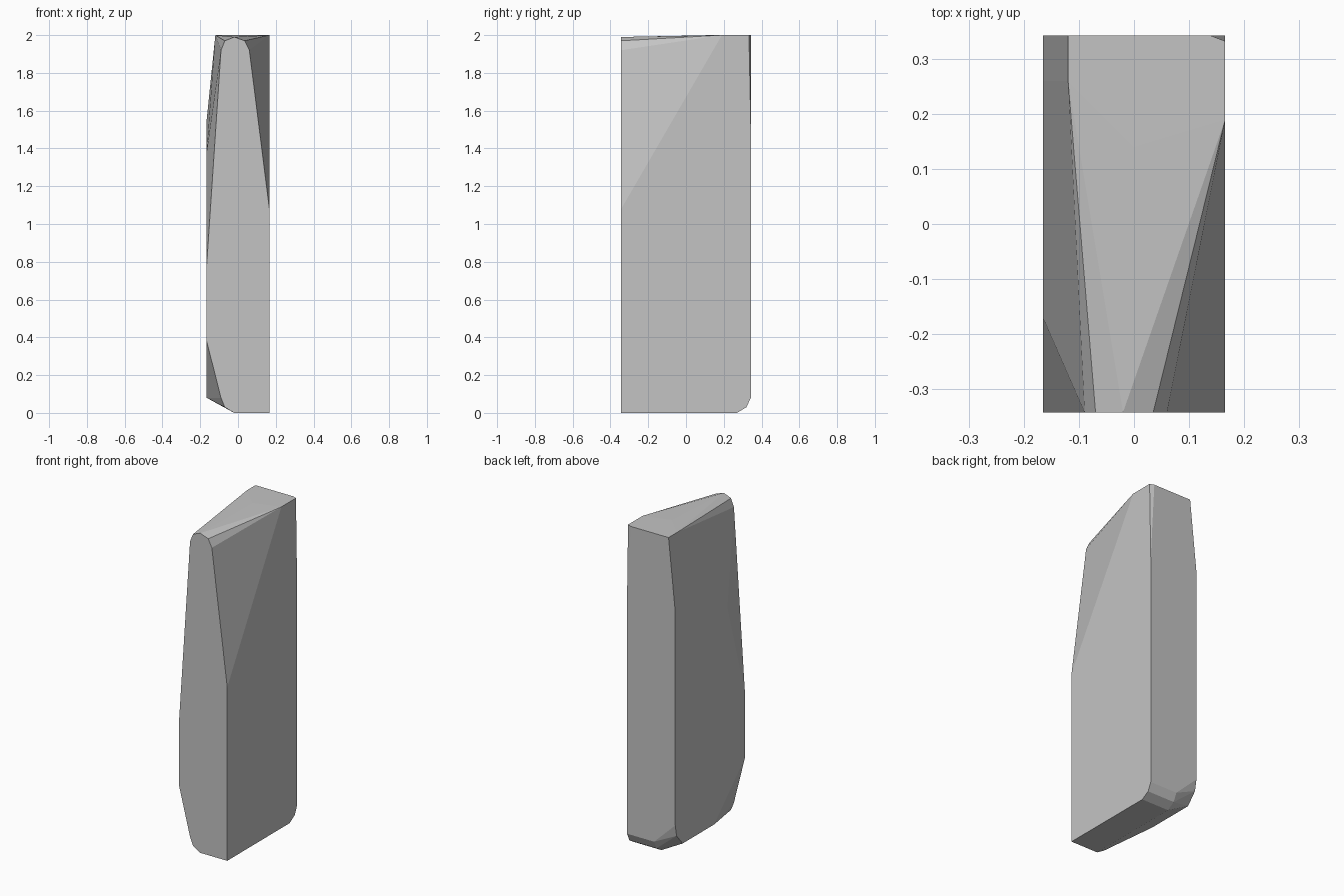
import bpy
import bmesh
import math

# Remove the default cube only
default_cube = bpy.data.objects.get("Cube")
if default_cube:
    bpy.data.objects.remove(default_cube, do_unlink=True)

# Half width and half depth of the slab
half_width = 0.166
half_depth = 0.343
left_side, right_side = -half_width, half_width
front, back = -half_depth, half_depth


def make_material(name, value):
    material = bpy.data.materials.new(name)
    material.use_nodes = True
    colour = (value, value, value, 1.0)
    material.diffuse_color = colour
    shader = material.node_tree.nodes["Principled BSDF"]
    shader.inputs["Base Color"].default_value = colour
    return material


def on_front(x, z):
    return (x, front, z)


def on_back(x, z):
    return (x, back, z)


def on_left(y, z):
    return (left_side, y, z)


def on_right(y, z):
    return (right_side, y, z)


def on_top(x, y):
    return (x, y, 2.0)


# Front outline with a rounded, tapered crown and chamfered foot
front_corners = [on_front(x, z) for x, z in (
    (right_side, 0), (-0.02, 0), (-0.07, 0.03), (-0.09, 0.08),
    (left_side, 0.38), (left_side, 0.78), (-0.09, 1.92), (-0.07, 1.97),
    (-0.02, 1.99), (0.035, 1.97), (0.06, 1.92), (right_side, 1.08))]

# Back outline, ending above the chamfered bottom edge
back_corners = [on_back(x, z) for x, z in (
    (right_side, 0.08), (-0.02, 0.08), (left_side, 0.22),
    (left_side, 1.55), (right_side, 1.52))]

# Corners that lie on the two broad sides
left_corners = [on_left(y, z) for y, z in (
    (-0.04, 0.08), (0.27, 0.08), (0.33, 0.15),
    (0.26, 1.55), (-0.17, 1.38))]
right_corners = [on_right(y, z) for y, z in ((0.27, 0), (0.32, 0.03))]

# Flat top and the rear edge of the foot
top_corners = [on_top(x, y) for x, y in (
    (-0.12, 0.26), (-0.12, back), (0.14, back),
    (right_side, 0.333), (right_side, 0.19), (0, 0.14))]
foot_corners = [(-0.02, 0.27, 0), (-0.02, 0.32, 0.03)]

# Wrap all corners in one faceted convex block
corners = (front_corners + back_corners + left_corners
           + right_corners + top_corners + foot_corners)
bm = bmesh.new()
for corner in corners:
    bm.verts.new(corner)
result = bmesh.ops.convex_hull(bm, input=bm.verts[:])
unused = {item for item in result["geom_interior"] + result["geom_unused"]
          if isinstance(item, bmesh.types.BMVert)}
bmesh.ops.delete(bm, geom=list(unused), context="VERTS")

# Merge the coplanar triangles into clean flat facets
bmesh.ops.dissolve_limit(bm, angle_limit=math.radians(0.5),
                         verts=bm.verts[:], edges=bm.edges[:])
bmesh.ops.recalc_face_normals(bm, faces=bm.faces[:])

mesh = bpy.data.meshes.new("stone_slab")
bm.to_mesh(mesh)
bm.free()
mesh.materials.append(make_material("light grey stone", 0.55))
slab = bpy.data.objects.new("stone_slab", mesh)
bpy.context.collection.objects.link(slab)
